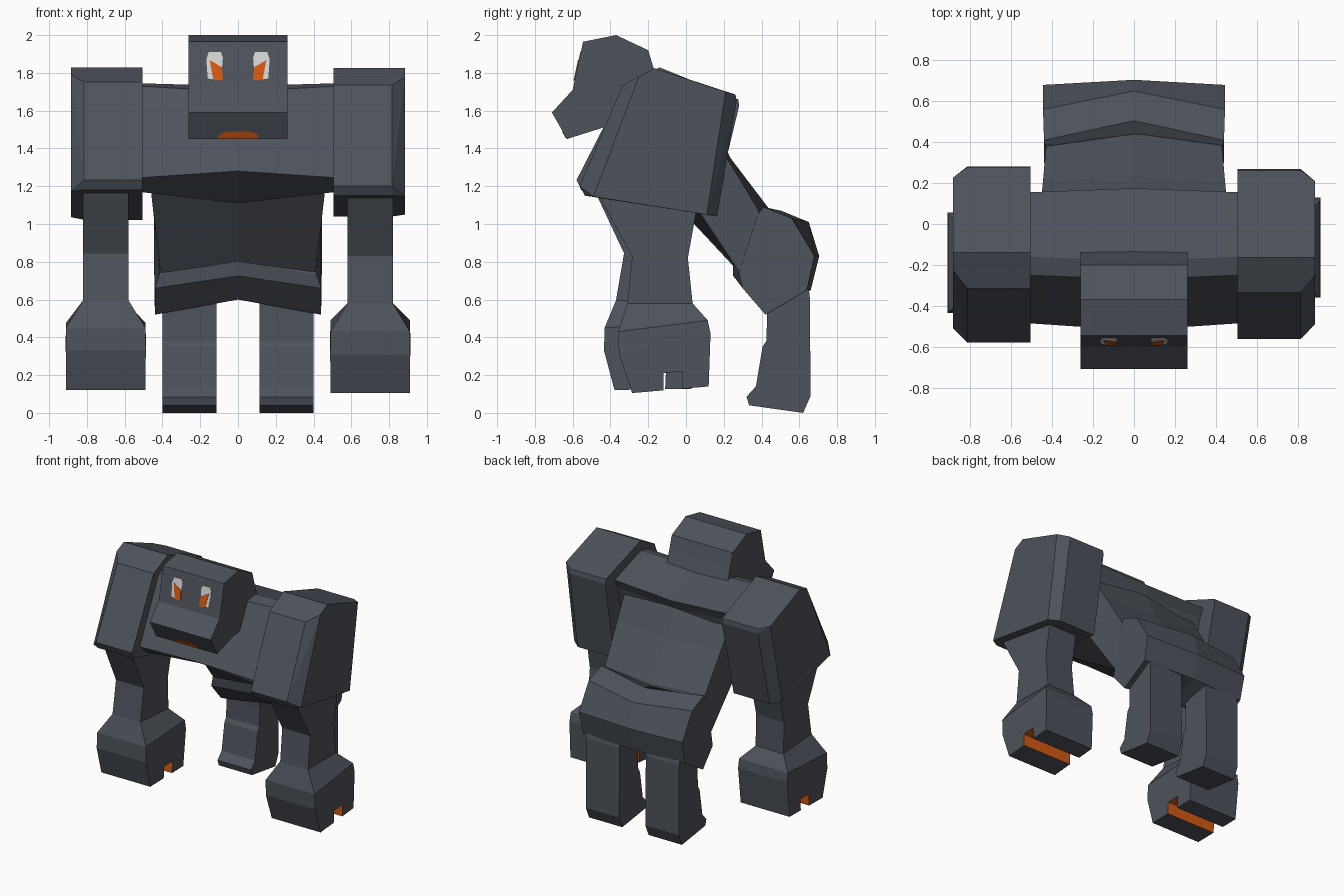
import bpy, bmesh
from mathutils import Matrix, Vector

if "Cube" in bpy.data.objects:
    bpy.data.objects.remove(bpy.data.objects["Cube"])


def material(name, rgb):
    m = bpy.data.materials.new(name)
    m.diffuse_color = (*rgb, 1)
    m.use_nodes = True
    m.node_tree.nodes["Principled BSDF"].inputs["Base Color"].default_value = m.diffuse_color
    return m


STONE = material("slate grey", (0.075, 0.086, 0.105))
ORANGE = material("glowing orange", (0.65, 0.10, 0.006))
WHITE = material("eye white", (0.65, 0.65, 0.65))


def finish(name, bm, mats, pose=None, index=0):
    if pose:
        bm.transform(pose)
    bmesh.ops.recalc_face_normals(bm, faces=bm.faces[:])
    me = bpy.data.meshes.new(name)
    for m in mats:
        me.materials.append(m)
    for f in bm.faces:
        f.material_index = index
    bm.to_mesh(me)
    bm.free()
    ob = bpy.data.objects.new(name, me)
    bpy.context.collection.objects.link(ob)
    return ob


def hull(name, pts, mats, pose=None, index=0):
    bm = bmesh.new()
    for p in pts:
        bm.verts.new(p)
    res = bmesh.ops.convex_hull(bm, input=bm.verts[:])
    loose = [v for v in bm.verts if not v.link_faces]
    bmesh.ops.delete(bm, geom=loose, context='VERTS')
    bmesh.ops.dissolve_limit(bm, angle_limit=0.03, verts=bm.verts[:], edges=bm.edges[:])
    return finish(name, bm, mats, pose, index)


def loft(name, rings, mats, pose=None, closed=False):
    """Skin rings of points; closed=True skins them as open-ended slices with end caps too."""
    bm = bmesh.new()
    vs = [[bm.verts.new(p) for p in r] for r in rings]
    n = len(vs[0])
    for a, b in zip(vs, vs[1:]):
        for i in range(n):
            j = (i + 1) % n
            bm.faces.new((a[i], a[j], b[j], b[i]))
    bm.faces.new(vs[0])
    bm.faces.new(vs[-1])
    return finish(name, bm, mats, pose)


def creased_block(name, rows):
    """Side profile swept across x with a central crease; row = half width, side y z, middle y z."""
    return loft(name, [[(-w, y, z) for w, y, z, _, _ in rows],
                       [(0, y, z) for _, _, _, y, z in rows],
                       [(w, y, z) for w, y, z, _, _ in rows]], [STONE])


def prism(name, profile, x0, x1):
    return loft(name, [[(x, y, z) for y, z in profile] for x in (x0, x1)], [STONE])


def plate(name, outline, surface_y, mat, lift):
    """Thin plate lying on a sloped face; outline in x, z."""
    return loft(name, [[(x, surface_y(z) + d, z) for x, z in outline]
                       for d in (-lift, 0.002)], [mat])


# Head
prism("head", [(-0.71, 1.59), (-0.63, 1.45), (-0.44, 1.51), (-0.28, 1.54), (-0.13, 1.70),
               (-0.17, 1.82), (-0.2, 1.92), (-0.37, 2.0), (-0.545, 1.965), (-0.60, 1.71)],
      -0.262, 0.262)


# Eyes and mouth
def brow_y(z):
    return -0.60 + (z - 1.71) * 0.055 / 0.255


def jaw_y(z):
    return -0.63 - (z - 1.45) * 0.08 / 0.14


for side, s in (("left", -1), ("right", 1)):
    plate(side + "_eye_white", [(s * x, z) for x, z in
          [(0.085, 1.82), (0.125, 1.765), (0.16, 1.77), (0.168, 1.87), (0.155, 1.91), (0.09, 1.91), (0.08, 1.88)]],
          brow_y, WHITE, 0.003)
    plate(side + "_eye_pupil", [(s * x, z) for x, z in
          [(0.08, 1.763), (0.13, 1.76), (0.15, 1.868), (0.085, 1.83)]],
          brow_y, ORANGE, 0.006)
plate("mouth", [(-0.11, 1.452), (0.11, 1.452), (0.10, 1.475), (0.06, 1.49), (-0.06, 1.49), (-0.10, 1.475)],
      jaw_y, ORANGE, 0.004)

# Chest, waist and pelvis
creased_block("chest", [
    (0.52, 0.155, 1.64, 0.175, 1.62), (0.52, -0.16, 1.745, -0.18, 1.73),
    (0.52, -0.25, 1.73, -0.27, 1.70), (0.52, -0.485, 1.245, -0.52, 1.28),
    (0.52, -0.40, 1.17, -0.20, 1.11), (0.52, 0.03, 1.18, 0.0, 1.14),
    (0.52, 0.12, 1.57, 0.14, 1.55)])
creased_block("waist", [
    (0.46, 0.06, 1.60, 0.12, 1.60), (0.445, 0.21, 1.36, 0.235, 1.35),
    (0.43, 0.38, 1.08, 0.44, 1.08), (0.42, 0.45, 0.80, 0.45, 0.80),
    (0.41, 0.29, 0.735, 0.25, 0.80), (0.46, 0.0, 1.17, -0.06, 1.11),
    (0.46, -0.05, 1.35, -0.05, 1.35)])
creased_block("pelvis", [
    (0.435, 0.38, 1.05, 0.44, 1.06), (0.44, 0.41, 1.09, 0.505, 1.07),
    (0.445, 0.56, 1.03, 0.65, 1.01), (0.445, 0.68, 0.83, 0.705, 0.83),
    (0.44, 0.64, 0.65, 0.66, 0.65), (0.44, 0.42, 0.52, 0.40, 0.60),
    (0.44, 0.30, 0.66, 0.25, 0.725), (0.415, 0.28, 0.735, 0.25, 0.80)])

# Arms: the left one is a mirrored copy swung slightly forward
pivot = Vector((0, -0.1, 1.45))
swing = (Matrix.Translation(pivot) @ Matrix.Rotation(-0.07, 4, 'X') @ Matrix.Translation(-pivot))
poses = {"right": Matrix.Identity(4), "left": Matrix.Diagonal((-1, 1, 1, 1)) @ swing}

inner = [(-0.165, 1.825), (-0.335, 1.735), (-0.563, 1.20), (-0.535, 1.15),
         (0.165, 1.04), (0.268, 1.65), (0.262, 1.685)]
outer = [(-0.165, 1.825), (-0.25, 1.78), (-0.49, 1.145), (0.11, 1.05), (0.21, 1.70)]
shoulder_pts = ([(x, y, z) for y, z in inner for x in (0.505, 0.815)]
                + [(0.885, y, z) for y, z in outer])

# half width, front y z, back y z
arm_rows = [(0.12, -0.48, 1.18, 0.06, 1.10), (0.12, -0.285, 0.83, 0.01, 0.82),
            (0.12, -0.31, 0.58, 0.035, 0.58), (0.21, -0.36, 0.43, 0.115, 0.49),
            (0.212, -0.355, 0.31, 0.13, 0.42), (0.21, -0.285, 0.105, 0.12, 0.14)]
arm_rings = [[(0.70 - w, yf, zf), (0.70 + w, yf, zf), (0.70 + w, yb, zb), (0.70 - w, yb, zb)]
             for w, yf, zf, yb, zb in arm_rows]

for side, pose in poses.items():
    hull(side + "_shoulder", shoulder_pts, [STONE], pose)
    arm = loft(side + "_forearm_and_hand", arm_rings, [STONE, ORANGE], pose)
    # Orange slot through the bottom of the hand
    cutter = hull(side + "_slot_cutter", [(x, y, z) for x in (0.4, 1.0)
                  for y, z in ((-0.12, 0.0), (-0.12, 0.21), (-0.02, 0.22), (-0.015, 0.0))],
                  [STONE, ORANGE], pose, 1)
    cutter.hide_render = True
    cutter.hide_viewport = True
    mod = arm.modifiers.new("slot", 'BOOLEAN')
    mod.operation = 'DIFFERENCE'
    mod.solver = 'EXACT'
    mod.object = cutter

# Legs
leg = [(0.43, 0.72), (0.43, 0.52), (0.425, 0.38), (0.405, 0.35), (0.37, 0.14), (0.32, 0.085),
       (0.335, 0.04), (0.62, 0.0), (0.66, 0.09), (0.655, 0.63), (0.62, 0.75)]
prism("left_leg", leg, -0.40, -0.113)
prism("right_leg", leg, 0.113, 0.40)
